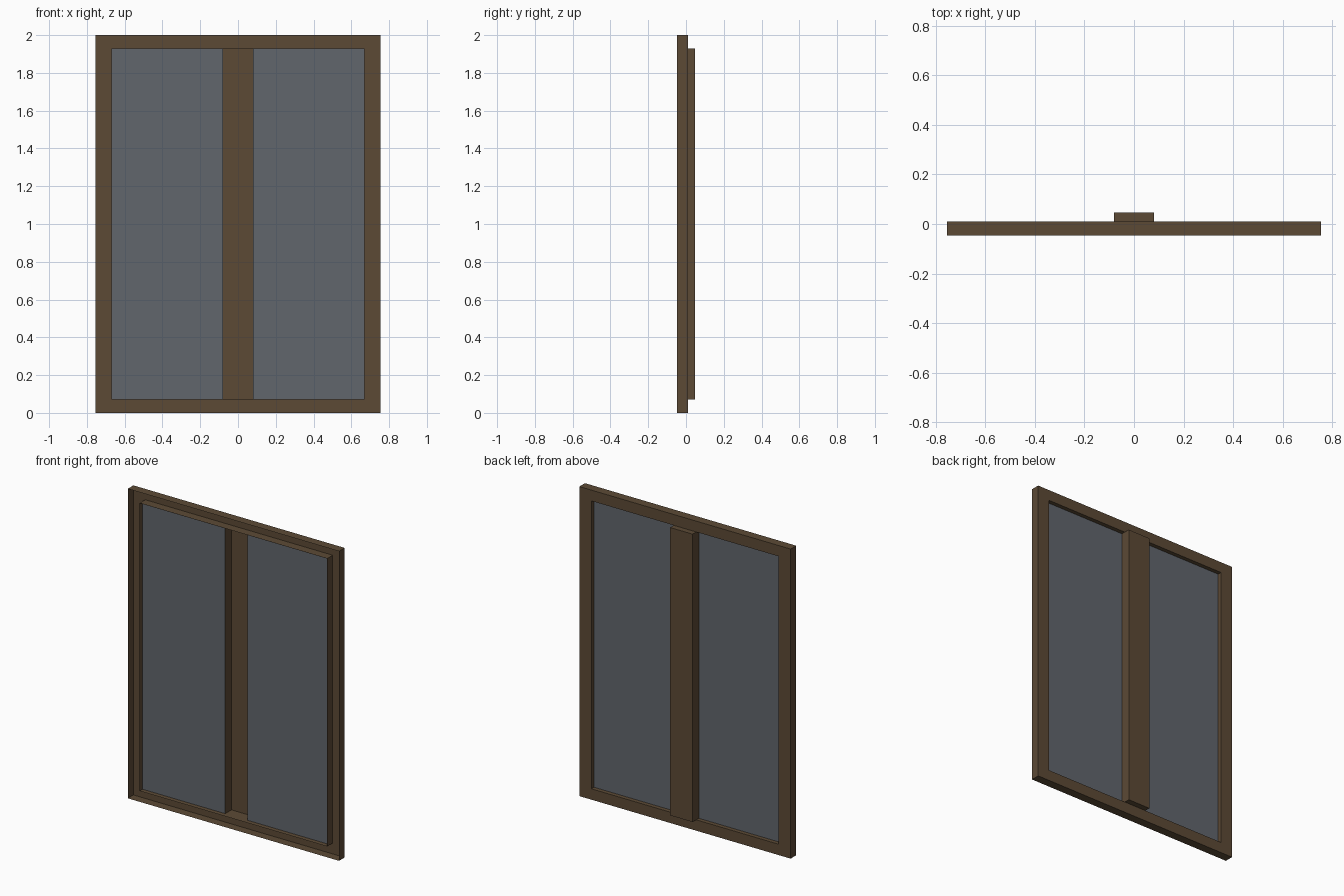
import bpy, bmesh

cube = bpy.data.objects.get("Cube")
if cube:
    bpy.data.objects.remove(cube, do_unlink=True)

HALF_W, HEIGHT = 0.755, 2.0            # outer frame
OPEN_X, OPEN_LOW, OPEN_HIGH = 0.67, 0.07, 1.93
POST_X = 0.08                          # half width of the centre post
FRONT, GLASS, BACK, POST_BACK = -0.047, -0.017, 0.01, 0.047


def material(name, color):
    mat = bpy.data.materials.new(name)
    mat.use_nodes = True
    mat.diffuse_color = color
    mat.node_tree.nodes["Principled BSDF"].inputs["Base Color"].default_value = color
    return mat


wood = material("brown_wood", (0.107, 0.068, 0.036, 1))
pane = material("grey_glass", (0.120, 0.133, 0.152, 1))


def rect(bm, x0, x1, z0, z1, y):
    """Rectangular loop of vertices, clockwise as seen from the back."""
    return [bm.verts.new((x, y, z)) for x, z in ((x0, z0), (x0, z1), (x1, z1), (x1, z0))]


def bridge(bm, a, b):
    for i in range(4):
        j = (i + 1) % 4
        bm.faces.new((a[i], a[j], b[j], b[i]))


def finish(bm, name, mat):
    mesh = bpy.data.meshes.new(name)
    bm.to_mesh(mesh)
    bm.free()
    mesh.materials.append(mat)
    obj = bpy.data.objects.new(name, mesh)
    bpy.context.collection.objects.link(obj)


# Outer frame: a channel with outer wall, back face and inner wall, open at the front
bm = bmesh.new()
outer = (-HALF_W, HALF_W, 0, HEIGHT)
inner = (-OPEN_X, OPEN_X, OPEN_LOW, OPEN_HIGH)
loops = [rect(bm, *outer, FRONT), rect(bm, *outer, BACK),
         rect(bm, *inner, BACK), rect(bm, *inner, FRONT)]
for a, b in zip(loops, loops[1:]):
    bridge(bm, a, b)
finish(bm, "window_frame", wood)

# Centre post: a shallow tray standing proud of the back, open at the front
bm = bmesh.new()
post = (-POST_X, POST_X, OPEN_LOW, OPEN_HIGH)
near, far = rect(bm, *post, GLASS), rect(bm, *post, POST_BACK)
bridge(bm, near, far)
bm.faces.new(far)
finish(bm, "centre_post", wood)

# Glass panes on either side of the post
for name, x0, x1 in (("right_pane", -OPEN_X, -POST_X), ("left_pane", POST_X, OPEN_X)):
    bm = bmesh.new()
    bm.faces.new(reversed(rect(bm, x0, x1, OPEN_LOW, OPEN_HIGH, GLASS)))
    finish(bm, name, pane)
